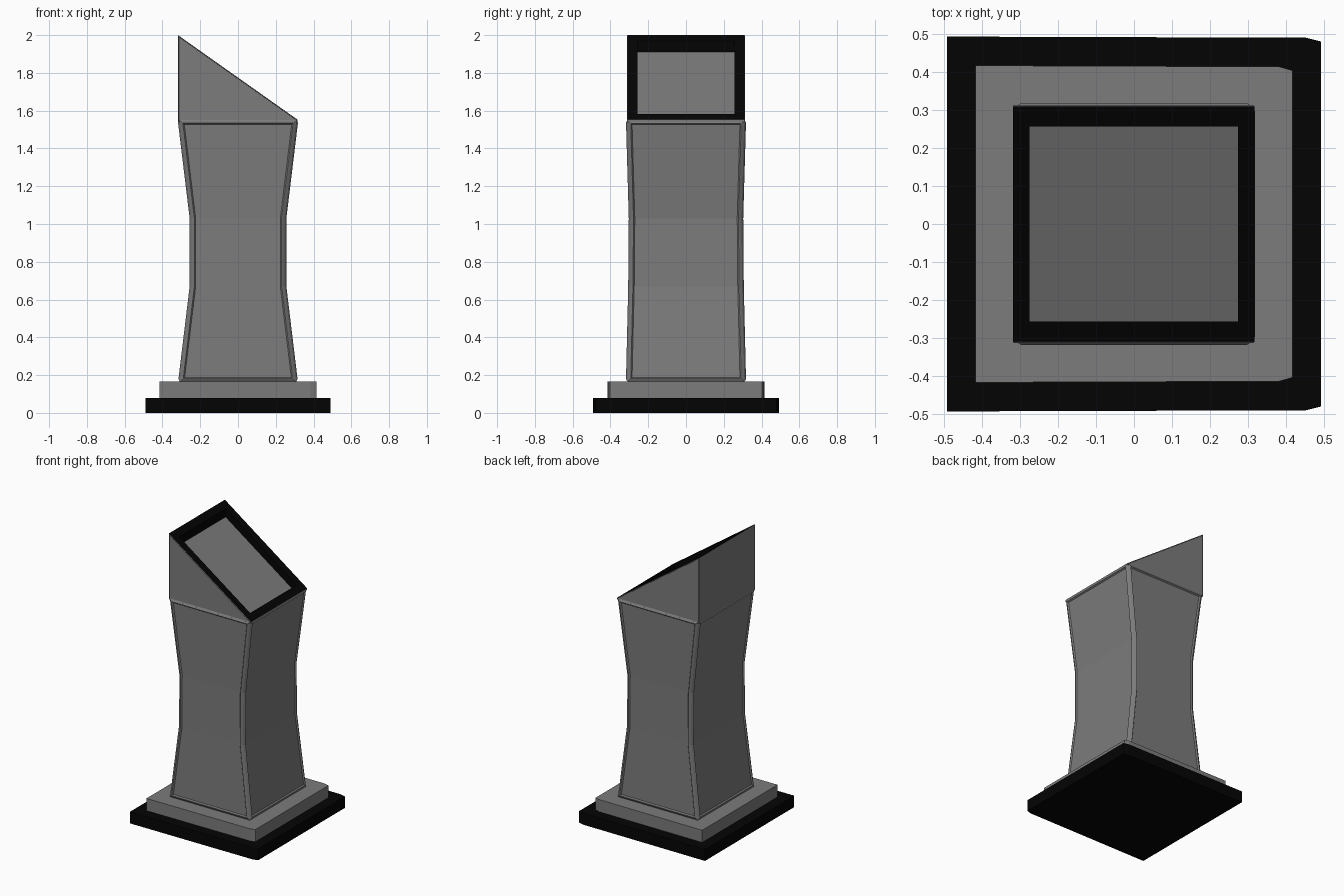
import bpy, bmesh

if "Cube" in bpy.data.objects:
    bpy.data.objects.remove(bpy.data.objects["Cube"])


def material(name, value):
    m = bpy.data.materials.new(name)
    m.diffuse_color = (value, value, value, 1)
    m.use_nodes = True
    m.node_tree.nodes["Principled BSDF"].inputs["Base Color"].default_value = m.diffuse_color
    return m


black = material("black_trim", 0.0012)
grey = material("dark_grey", 0.2)


def finish(bm, name, mats):
    me = bpy.data.meshes.new(name)
    bm.to_mesh(me)
    bm.free()
    for m in mats:
        me.materials.append(m)
    ob = bpy.data.objects.new(name, me)
    bpy.context.collection.objects.link(ob)
    return ob


def loft(rings):
    """Closed solid through a stack of matching point rings."""
    bm = bmesh.new()
    vs = [[bm.verts.new(p) for p in r] for r in rings]
    n = len(rings[0])
    for a, b in zip(vs, vs[1:]):
        for i in range(n):
            j = (i + 1) % n
            bm.faces.new((a[i], a[j], b[j], b[i]))
    bm.faces.new(vs[0][::-1])
    bm.faces.new(vs[-1])
    bmesh.ops.recalc_face_normals(bm, faces=bm.faces)
    bm.normal_update()
    return bm


def rimmed_panel(bm, faces, steps):
    """Inset a group of faces in (border, height) steps."""
    for border, height in steps:
        bmesh.ops.inset_region(bm, faces=faces, thickness=border, depth=height,
                               use_even_offset=True, use_boundary=True)
        bm.normal_update()


def slab(name, x, y, cut_x, cut_y, z0, z1, mat):
    """Square plate with slightly trimmed right-hand corners."""
    half = [(-x, y), (x - cut_x, y - 0.003), (x, y - cut_y)]
    outline = half + [(px, -py) for px, py in reversed(half)]
    return finish(loft([[(px, py, z) for px, py in outline] for z in (z0, z1)]), name, [mat])


# Stepped base
slab("base_plate", 0.491, 0.492, 0.04, 0.013, 0, 0.08, black)
slab("base_step", 0.416, 0.416, 0.035, 0.013, 0.08, 0.165, grey)

# Waisted column, each side a raised rim around a slightly sunken panel
sections = [(0.165, 0.308, 0.309), (0.67, 0.247, 0.297),
            (1.03, 0.247, 0.294), (1.55, 0.31, 0.309)]
bm = loft([[(-x, -y, z), (x, -y, z), (x, y, z), (-x, y, z)] for z, x, y in sections])
# the top stays open, as the sunken screen dips into it
bmesh.ops.delete(bm, geom=[f for f in bm.faces if f.normal.z > 0.9], context='FACES')
sides = [[f for f in bm.faces if f.normal[a] * s > 0.8] for a in (0, 1) for s in (-1, 1)]
for side in sides:
    rimmed_panel(bm, side, [(0.013, 0.009), (0.003, 0), (0.007, -0.008)])
finish(bm, "column", [grey])

# Wedge head with rimmed cheeks and a sunken screen in a black frame
profile = [(-0.318, 1.54), (0.316, 1.54), (0.316, 1.552), (-0.318, 2.0)]
bm = loft([[(x, y, z) for x, z in profile] for y in (-0.309, 0.309)])
bmesh.ops.delete(bm, geom=[f for f in bm.faces if f.normal.z < -0.9], context='FACES')
cheeks = [[f for f in bm.faces if f.normal.y * s > 0.9] for s in (-1, 1)]
for cheek in cheeks:
    rimmed_panel(bm, cheek, [(0.003, 0.004), (0.001, 0), (0.001, -0.004)])
screen = [f for f in bm.faces if f.normal.z > 0.5 and f.calc_area() > 0.2]
screen[0].material_index = 1
rim = bmesh.ops.inset_region(bm, faces=screen, thickness=0.053,
                             use_even_offset=True, use_boundary=True)["faces"]
walls = bmesh.ops.inset_region(bm, faces=screen, thickness=0.0,
                               use_boundary=True)["faces"]
for v in screen[0].verts:
    v.co.z -= 0.058
for f in rim + walls:
    f.material_index = 1
screen[0].material_index = 0
finish(bm, "screen_head", [grey, black])
